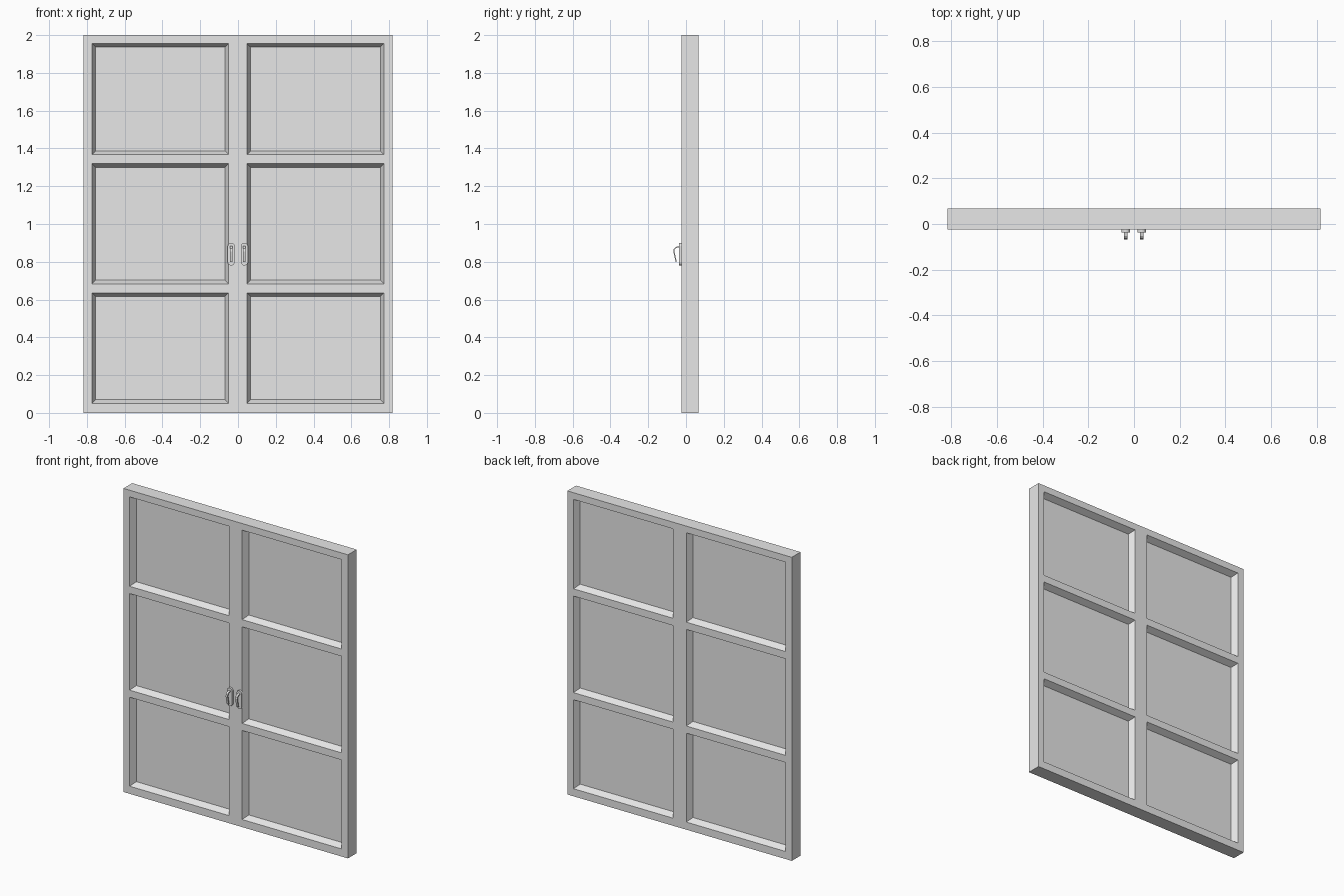
import bpy, bmesh, math

cube = bpy.data.objects.get("Cube")
if cube:
    bpy.data.objects.remove(cube, do_unlink=True)

grey = bpy.data.materials.new("light grey")
grey.use_nodes = True
grey.diffuse_color = (0.8, 0.8, 0.8, 1)
grey.node_tree.nodes["Principled BSDF"].inputs["Base Color"].default_value = (0.8, 0.8, 0.8, 1)

FRONT, BACK = -0.024, 0.067


def finish(name, bm):
    bmesh.ops.recalc_face_normals(bm, faces=bm.faces)
    mesh = bpy.data.meshes.new(name)
    bm.to_mesh(mesh)
    bm.free()
    mesh.materials.append(grey)
    obj = bpy.data.objects.new(name, mesh)
    bpy.context.collection.objects.link(obj)
    return obj


def extrude_outline(bm, points, offset):
    """Fill an outline and extrude it into a solid."""
    face = bm.faces.new([bm.verts.new(p) for p in points])
    new = bmesh.ops.extrude_face_region(bm, geom=[face])["geom"]
    bmesh.ops.translate(bm, vec=offset, verts=[g for g in new if isinstance(g, bmesh.types.BMVert)])


# Door slab: rails and stiles as a grid, openings recessed on both sides
xs = [-0.818, -0.773, -0.049, 0.047, 0.773, 0.818]
zs = [0, 0.05, 0.636, 0.683, 1.319, 1.367, 1.956, 2]
bm = bmesh.new()
grid = [[bm.verts.new((x, FRONT, z)) for x in xs] for z in zs]
for low, high in zip(grid, grid[1:]):
    for i in range(len(xs) - 1):
        bm.faces.new((low[i], low[i + 1], high[i + 1], high[i]))
new = bmesh.ops.extrude_face_region(bm, geom=bm.faces[:], use_keep_orig=True)["geom"]
bmesh.ops.translate(bm, vec=(0, BACK - FRONT, 0),
                    verts=[g for g in new if isinstance(g, bmesh.types.BMVert)])
bmesh.ops.recalc_face_normals(bm, faces=bm.faces)
rows = list(zip(zs[1::2], zs[2::2]))
cols = list(zip(xs[1::2], xs[2::2]))


def is_opening(face):
    c = face.calc_center_median()
    return (abs(face.normal.y) > 0.9 and any(a < c.x < b for a, b in cols)
            and any(a < c.z < b for a, b in rows))


bmesh.ops.inset_individual(bm, faces=[f for f in bm.faces if is_opening(f)],
                           thickness=0.028, depth=-0.041)
finish("door_frame_and_panels", bm)

# Handles: rounded back plate with a bent pull hanging from its top
for side, x in (("right", -0.036), ("left", 0.034)):
    bm = bmesh.new()
    outline = []
    for i in range(16):
        a = math.pi * (i + 0.5) / 8
        cz = 0.88 if math.sin(a) > 0 else 0.80
        outline.append((x + 0.019 * math.cos(a), FRONT, cz + 0.02 * math.sin(a)))
    extrude_outline(bm, outline, (0, -0.013, 0))
    finish(side + "_handle_plate", bm)

    bm = bmesh.new()
    path = [(-0.035, 0.880), (-0.052, 0.876), (-0.062, 0.868),
            (-0.064, 0.855), (-0.059, 0.830), (-0.052, 0.800)]
    strip = [[bm.verts.new((x + s * 0.007, y, z)) for s in (-1, 1)] for y, z in path]
    for (a, b), (c, d) in zip(strip, strip[1:]):
        bm.faces.new((a, b, d, c))
    pull = finish(side + "_handle_pull", bm)
    thick = pull.modifiers.new("thickness", 'SOLIDIFY')
    thick.thickness = 0.006
    thick.offset = 0
